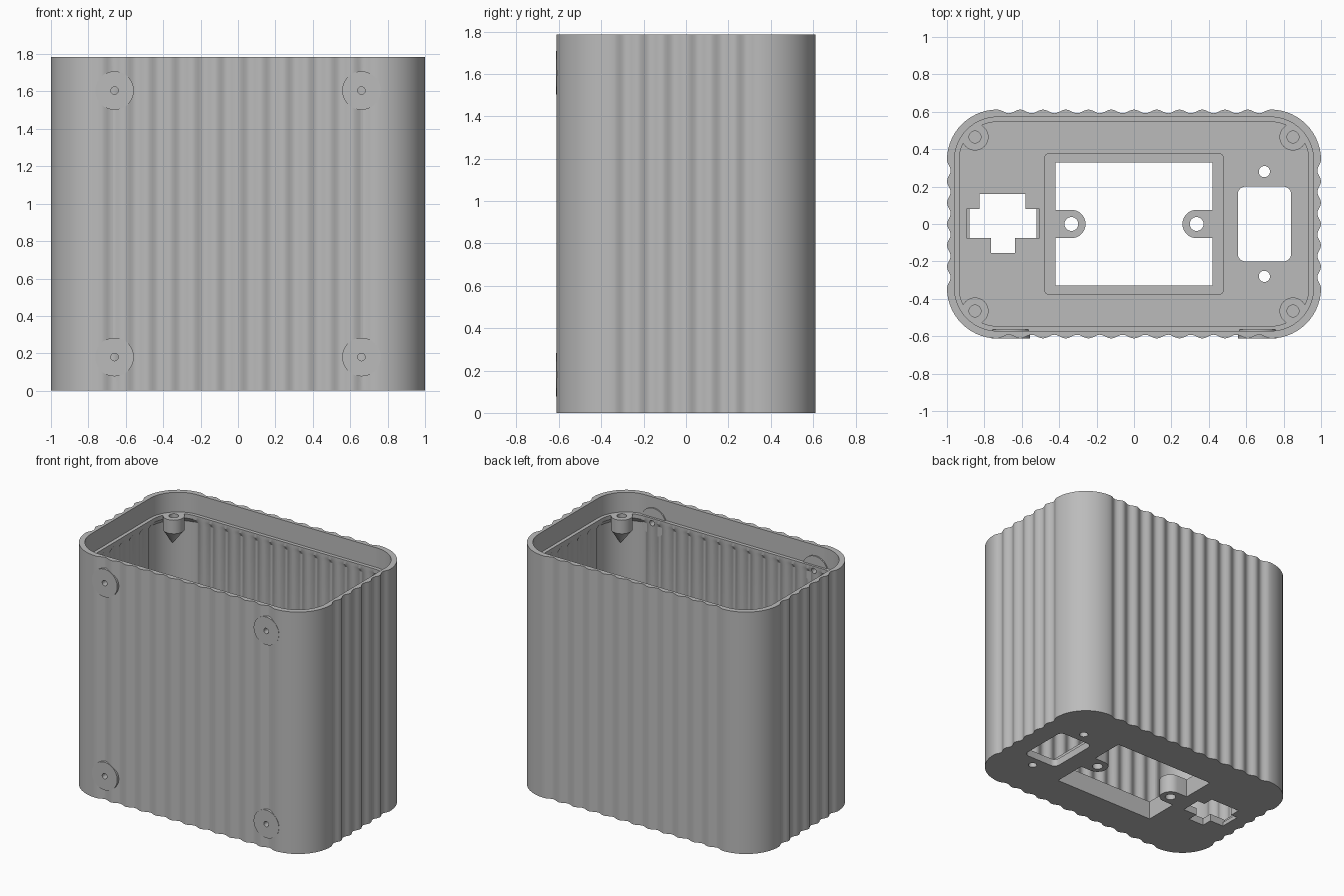
import bpy, bmesh
from math import sin, cos, pi, radians, hypot

cube = bpy.data.objects.get("Cube")
if cube:
    bpy.data.objects.remove(cube, do_unlink=True)

HX, HY, H = 1.0, 0.612, 1.785      # half width, half depth, height
R, DIP = 0.27, 0.02                # corner radius, rib depth
FLOOR, LEDGE, COLLAR = 0.055, 1.64, 0.14

grey = bpy.data.materials.new("plain grey")
grey.use_nodes = True
grey.diffuse_color = (0.5, 0.5, 0.5, 1)
grey.node_tree.nodes["Principled BSDF"].inputs["Base Color"].default_value = (0.5, 0.5, 0.5, 1)


def loft(name, rings):
    """Closed solid from matching rings of points, capped at both ends."""
    bm = bmesh.new()
    loops = [[bm.verts.new(p) for p in ring] for ring in rings]
    n = len(loops[0])
    for a, b in zip(loops, loops[1:]):
        for i in range(n):
            j = (i + 1) % n
            bm.faces.new((a[i], a[j], b[j], b[i]))
    bm.faces.new(loops[0][::-1])
    bm.faces.new(loops[-1])
    bmesh.ops.recalc_face_normals(bm, faces=bm.faces)
    mesh = bpy.data.meshes.new(name)
    bm.to_mesh(mesh)
    bm.free()
    mesh.materials.append(grey)
    ob = bpy.data.objects.new(name, mesh)
    bpy.context.collection.objects.link(ob)
    return ob


def prism(name, pts, z0, z1):
    return loft(name, [[(x, y, z) for x, y in pts] for z in (z0, z1)])


def circle(cx, cy, r, n=32):
    return [(cx + r * cos(2 * pi * i / n), cy + r * sin(2 * pi * i / n)) for i in range(n)]


def rect(x0, x1, y0, y1):
    return [(x0, y0), (x1, y0), (x1, y1), (x0, y1)]


def rounded(x0, x1, y0, y1, r, n=6):
    pts = []
    for k, (x, y) in enumerate(((x1 - r, y1 - r), (x0 + r, y1 - r), (x0 + r, y0 + r), (x1 - r, y0 + r))):
        pts += [(x + r * cos((k + i / n) * pi / 2), y + r * sin((k + i / n) * pi / 2)) for i in range(n + 1)]
    return pts


def disc_y(name, x, z, r, y0, y1):
    """Cylinder lying along y."""
    return loft(name, [[(px, y, pz) for px, pz in circle(x, z, r, 40)] for y in (y0, y1)])


def outline(inset, dip, z, step=8, arc=14):
    """Rounded rectangle whose straight sides carry a row of ribs."""
    sx, sy, r = HX - R, HY - R, R - inset
    corners = [(sx, sy), (-sx, sy), (-sx, -sy), (sx, -sy)]
    ring = []
    for k, (cx, cy) in enumerate(corners):
        for i in range(arc + 1):
            a = (k + i / arc) * pi / 2
            ring.append((cx + r * cos(a), cy + r * sin(a), z))
        nx, ny = corners[(k + 1) % 4]
        ux, uy = round(cos((k + 1) * pi / 2)), round(sin((k + 1) * pi / 2))
        ribs = 12 if k % 2 == 0 else 6
        for i in range(1, ribs * step):
            t = i / (ribs * step)
            d = r - dip * (1 - cos(2 * pi * i / step)) / 2
            ring.append((cx + (nx - cx) * t + ux * d, cy + (ny - cy) * t + uy * d, z))
    return ring


def cut(ob, cutters):
    """Subtract the cutters for good."""
    for c in cutters:
        m = ob.modifiers.new("cut", "BOOLEAN")
        m.operation, m.solver, m.object = "DIFFERENCE", "EXACT", c
    bpy.context.view_layer.update()
    deps = bpy.context.evaluated_depsgraph_get()
    mesh = bpy.data.meshes.new_from_object(ob.evaluated_get(deps))
    ob.modifiers.clear()
    ob.data = mesh


def discard(cutters):
    for c in cutters:
        bpy.data.objects.remove(c, do_unlink=True)


parts = []

# Ribbed shell with lip, ledge and floor
shell = loft("ribbed_shell", [
    outline(0, DIP, 0), outline(0, DIP, H),
    outline(0.04, 0, H), outline(0.04, 0, LEDGE),
    outline(0.066, 0, LEDGE), outline(0.066, 0, LEDGE - 0.03),
    outline(0.045, DIP, LEDGE - 0.06), outline(0.045, DIP, FLOOR)])
parts.append(shell)

# Floor openings
lo, hi = -0.1, 0.3
window = prism("window_cutter", rect(-0.42, 0.42, -0.33, 0.33), lo, hi)
cutters = [
    window,
    prism("inlet_cutter", rounded(0.555, 0.84, -0.2, 0.2, 0.04), lo, hi),
    prism("inlet_screw_cutter", circle(0.697, 0.28, 0.03), lo, hi),
    prism("inlet_screw_cutter", circle(0.697, -0.28, 0.03), lo, hi),
    prism("socket_step_cutter", rect(-0.895, -0.505, -0.075, 0.08), 0.03, hi),
    prism("socket_cutter", [
        (-0.765, -0.155), (-0.635, -0.155), (-0.635, -0.075), (-0.52, -0.075),
        (-0.52, 0.08), (-0.58, 0.08), (-0.58, 0.16), (-0.825, 0.16),
        (-0.825, 0.08), (-0.88, 0.08), (-0.88, -0.075), (-0.765, -0.075)], lo, hi),
]

# Screw holes through the front wall
spots = [(x, z) for x in (-0.66, 0.66) for z in (0.18, 1.605)]
front_holes = [disc_y("front_hole_cutter", x, z, 0.02, -0.8, -0.4) for x, z in spots]
cut(shell, cutters + front_holes)

# Collar around the central window
collar = prism("window_collar", rounded(-0.48, 0.48, -0.378, 0.378, 0.025), FLOOR - 0.01, COLLAR)
cut(collar, [window])
parts.append(collar)

# Screw tabs reaching into the window
for side, name in ((-1, "right_tab"), (1, "left_tab")):
    cx, w = 0.335, 0.076
    arc = [(side * (cx - w * sin(i * pi / 16)), w * cos(i * pi / 16)) for i in range(17)]
    tab = prism(name, [(side * 0.425, w)] + arc + [(side * 0.425, -w)], 0, COLLAR)
    hole = prism("tab_hole_cutter", circle(side * cx, 0, 0.037), lo, hi)
    cut(tab, [hole])
    discard([hole])
    parts.append(tab)

# Flat round bosses set into the front wall
for (x, z), hole in zip(spots, front_holes):
    boss = disc_y("front_boss", x, z, 0.103, -HY - 0.001, -0.563)
    cut(boss, [hole])
    parts.append(boss)
discard(cutters + front_holes)

# Corner screw posts, tapering down into the walls
for sx in (-1, 1):
    for sy in (-1, 1):
        px, py = 0.85 * sx, 0.465 * sy
        rings = []
        for r, z, lean in ((0.003, 1.42, 0.035), (0.072, 1.54, 0), (0.072, LEDGE, 0),
                           (0.032, LEDGE, 0), (0.032, 1.54, 0)):
            rings.append([(x, y, z) for x, y in circle(px + lean * sx, py + lean * sy, r)])
        parts.append(loft("corner_post", rings))

# Smooth curves, sharp edges
bpy.ops.object.select_all(action="DESELECT")
for ob in parts:
    ob.select_set(True)
bpy.context.view_layer.objects.active = shell
bpy.ops.object.shade_smooth_by_angle(angle=radians(30))
